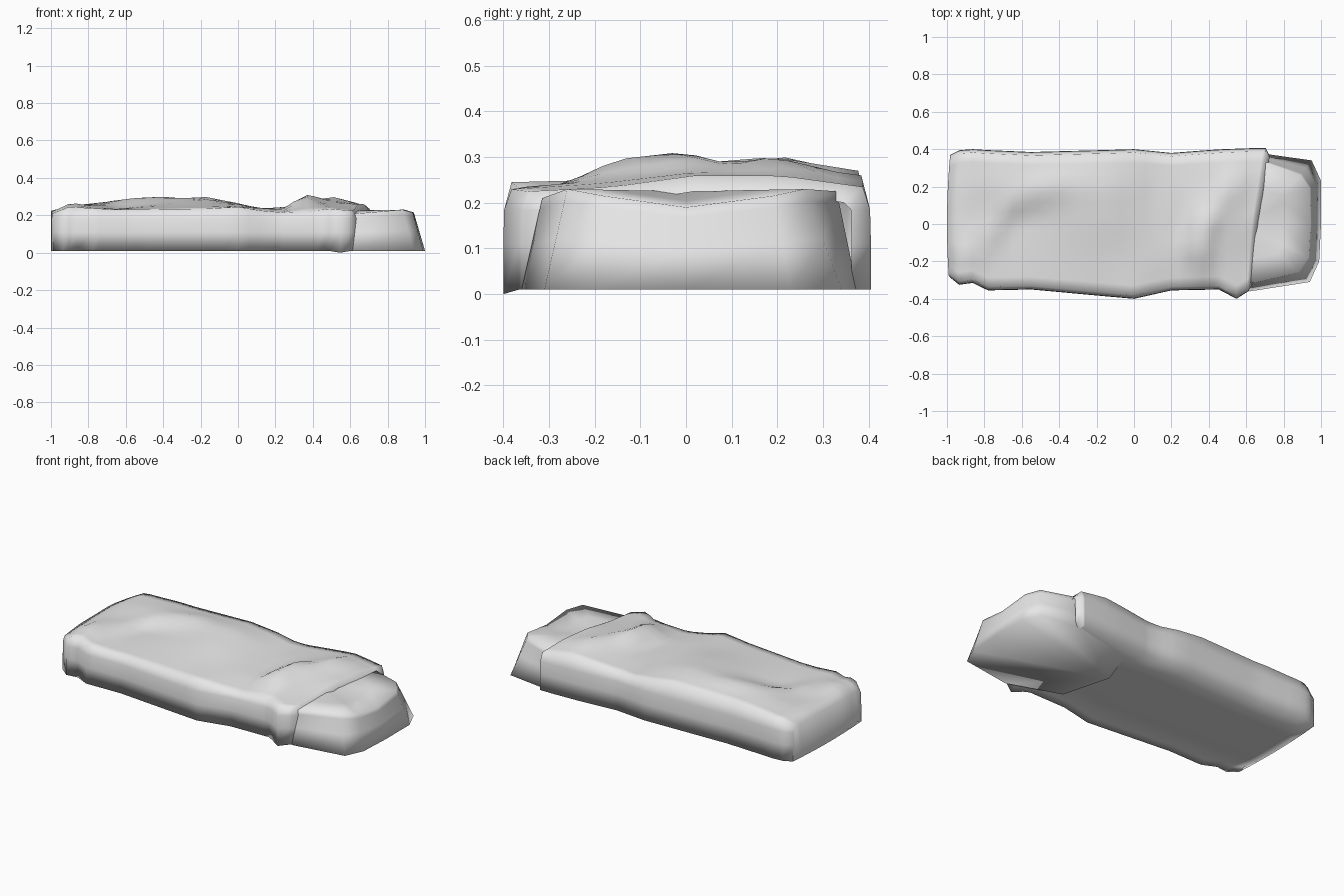
import bpy
import bmesh
import math
from mathutils import Vector, geometry

old = bpy.data.objects.get("Cube")
if old:
    bpy.data.objects.remove(old, do_unlink=True)

fabric = bpy.data.materials.new("light grey fabric")
fabric.use_nodes = True
grey = (0.8, 0.8, 0.8, 1)
fabric.diffuse_color = grey
fabric.node_tree.nodes["Principled BSDF"].inputs["Base Color"].default_value = grey


def finish(name, bm):
    """Turn a bmesh into a smooth shaded object."""
    bmesh.ops.remove_doubles(bm, verts=bm.verts, dist=.0005)
    bmesh.ops.recalc_face_normals(bm, faces=bm.faces)
    mesh = bpy.data.meshes.new(name)
    bm.to_mesh(mesh)
    bm.free()
    mesh.materials.append(fabric)
    obj = bpy.data.objects.new(name, mesh)
    bpy.context.collection.objects.link(obj)
    bpy.ops.object.select_all(action="DESELECT")
    obj.select_set(True)
    bpy.context.view_layer.objects.active = obj
    bpy.ops.object.shade_smooth_by_angle(angle=math.radians(130))


def skin(bm, rows):
    """Bridge equal rows of points with quads."""
    grid = [[bm.verts.new(p) for p in row] for row in rows]
    for a, b in zip(grid, grid[1:]):
        for i in range(len(a) - 1):
            bm.faces.new((a[i], a[i + 1], b[i + 1], b[i]))


def sample(table, x):
    """Interpolate a sorted table whose first column is x."""
    x = min(max(x, table[0][0]), table[-1][0])
    for a, b in zip(table, table[1:]):
        if x <= b[0]:
            t = (x - a[0]) / (b[0] - a[0])
            return [p + (q - p) * t for p, q in zip(a, b)][1:]


# Blanket outline: x, front edge, back edge
outline = [(-.98, -.28, .37), (-.93, -.325, .395), (-.86, -.315, .40), (-.78, -.355, .395),
           (-.55, -.35, .385), (-.17, -.385, .395), (0, -.40, .40), (.2, -.355, .38),
           (.46, -.35, .40), (.57, -.40, .405), (.64, -.36, .405)]

# Blanket height: x, then five heights from front to back
heights = [(-.98, .21, .22, .22, .225, .21), (-.9, .245, .245, .245, .25, .25),
           (-.65, .23, .235, .235, .28, .265), (-.17, .235, .255, .285, .30, .27),
           (0, .245, .25, .26, .265, .25), (.12, .225, .24, .24, .235, .235),
           (.24, .215, .23, .235, .245, .24), (.37, .22, .285, .285, .26, .25),
           (.5, .235, .25, .27, .285, .26), (.63, .225, .235, .26, .26, .235)]

# Folds on top: start, end, height, width
folds = [((-.87, -.16), (-.66, .1), .02, .1), ((-.66, .1), (-.42, .22), .015, .1),
         ((.32, -.12), (.40, .03), .024, .1), ((.40, .03), (.55, .26), .015, .08)]


def fold_height(x, y):
    total = 0
    here = Vector((x, y))
    for start, end, high, wide in folds:
        start, end = Vector(start), Vector(end)
        t = geometry.intersect_point_line(here, start, end)[1]
        near = start.lerp(end, min(max(t, 0), 1))
        total = max(total, high * max(0, 1 - (near - here).length / wide))
    return total


def blanket_row(x, flat=False, tuck=0):
    """One closed loop round the blanket; tuck turns the head end in and down."""
    front, back = sample(outline, x)
    level = [(i / 4, h) for i, h in enumerate(sample(heights, x))]
    row = [(front, 0 if .5 < x < .62 else .01), (front, .11), (front + .002, .185)]
    steps = 14
    for i in range(steps + 1):
        t = i / steps
        y = front + .018 + (back - front - .036) * t
        row.append((y, sample(level, t)[0] + fold_height(x, y) - tuck))
    row += [(back - .002, .185), (back, .11), (back, .01)]
    # Underside, slightly raised behind the hanging front hem
    row += [(back * .5, .014), (0, .015), (front * .5, .018), (front + .04, .025), row[0]]
    points = []
    for y, z in row:
        bow = .02 * (1 - (y / .4) ** 2) * max(0, (-x - .8) / .18)
        skew = (.16 if y > 0 else .08) * y * max(0, (x - .4) / .24)
        points.append((x - bow + skew + tuck * .6, y * (1 - tuck * 3), .01 if flat else z))
    return points


stations = sorted({s[0] for s in outline} | {s[0] for s in heights}
                  | {-.74, -.68, -.6, -.48, -.4, -.3, -.08, .06, .3, .42})
bm = bmesh.new()
rows = [blanket_row(-.98, flat=True)]
rows += [blanket_row(x) for x in stations]
rows.append(blanket_row(.64, tuck=.035))
skin(bm, rows)
finish("blanket", bm)

# Pillow: hem and upper rim, running from front round the head end to the back
hem = [(.3, -.25), (.62, -.36), (.94, -.31), (.99, -.2), (1, 0), (1, .23), (.95, .34), (.7, .375), (.3, .28)]
rim = [(.55, -.31, .2), (.64, -.315, .21), (.88, -.26, .23), (.935, -.18, .215), (.945, 0, .19),
       (.94, .19, .215), (.89, .26, .23), (.7, .33, .225), (.55, .33, .2)]
bottom = [Vector((x, y, .01)) for x, y in hem]
top = [Vector(p) for p in rim]
middle = [a.lerp(b, .5) for a, b in zip(bottom, top)]
shoulder = [a.lerp(b, .88) for a, b in zip(bottom, top)]
inner = [p.lerp(Vector((.6, 0, .225)), .4) for p in top]
crown = [Vector((.55, 0, .225))] * len(top)
base = [Vector((.22, .05, .01))] * len(top)
bm = bmesh.new()
skin(bm, [base, bottom, middle, shoulder, top, inner, crown])
finish("pillow", bm)
